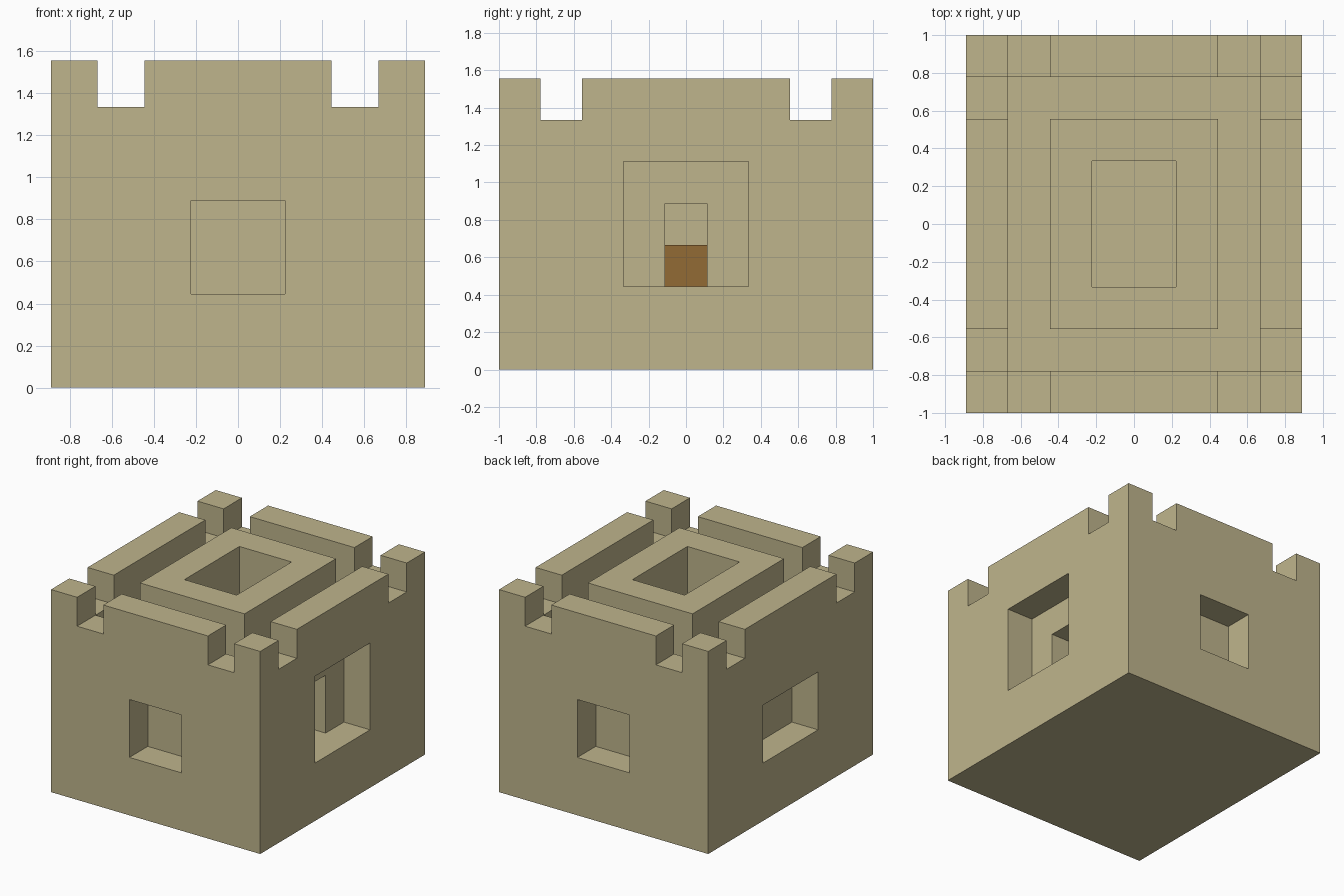
import bpy

cube = bpy.data.objects.get("Cube")
if cube:
    bpy.data.objects.remove(cube, do_unlink=True)

U = 2 / 9  # one building block


def material(name, rgb):
    mat = bpy.data.materials.new(name)
    mat.use_nodes = True
    color = (*rgb, 1)
    mat.diffuse_color = color
    for node in mat.node_tree.nodes:
        if node.type == 'BSDF_PRINCIPLED':
            node.inputs["Base Color"].default_value = color
    return mat


sandstone = material("sandstone", (0.52, 0.46, 0.265))
wood = material("brown wood", (0.29, 0.145, 0.036))


def box(name, x, y, z, mat=sandstone):
    """Box from (min, max) pairs given in building blocks."""
    corners = [(a * U, b * U, c * U) for a in x for b in y for c in z]
    faces = [(0, 1, 3, 2), (4, 6, 7, 5), (0, 4, 5, 1),
             (2, 3, 7, 6), (0, 2, 6, 4), (1, 5, 7, 3)]
    mesh = bpy.data.meshes.new(name)
    mesh.from_pydata(corners, [], faces)
    mesh.materials.append(mat)
    obj = bpy.data.objects.new(name, mesh)
    bpy.context.scene.collection.objects.link(obj)
    return obj


def cut(target, x, y, z):
    """Carve a box out of the target and discard the cutter."""
    cutter = box("cutter", x, y, z)
    cutter.hide_render = True
    mod = target.modifiers.new("carve", 'BOOLEAN')
    mod.operation = 'DIFFERENCE'
    mod.solver = 'EXACT'
    mod.object = cutter
    graph = bpy.context.evaluated_depsgraph_get()
    mesh = bpy.data.meshes.new_from_object(target.evaluated_get(graph))
    target.modifiers.clear()
    target.data = mesh
    bpy.data.objects.remove(cutter, do_unlink=True)


# Outer walls with a sunken walkway behind the parapet
walls = box("outer_walls", (-4, 4), (-4.5, 4.5), (0, 7))
cut(walls, (-3, 3), (-3.5, 3.5), (5, 8))

# Crenels near every corner
for side in (-1, 1):
    cx, cy = side * 2.5, side * 3
    cut(walls, (cx - .5, cx + .5), (-5, 5), (6, 8))
    cut(walls, (-5, 5), (cy - .5, cy + .5), (6, 8))

# Window recesses at front, back and right-hand side
cut(walls, (-1, 1), (-5, -3.5), (2, 4))
cut(walls, (-1, 1), (3.5, 5), (2, 4))
cut(walls, (-5, -3), (-1.5, 1.5), (2, 4))

# Gate recess, central shaft and the passage joining them
cut(walls, (3, 5), (-1.5, 1.5), (2, 5))
cut(walls, (-1, 1), (-1.5, 1.5), (2, 8))
cut(walls, (.5, 3.5), (-.5, .5), (2, 4))

# Inner keep, open at the top
keep = box("inner_keep", (-2, 2), (-2.5, 2.5), (5, 7))
cut(keep, (-1, 1), (-1.5, 1.5), (4, 8))

# Wooden barrier in the passage
box("wooden_barrier", (1, 2), (-.5, .5), (2, 3), wood)
